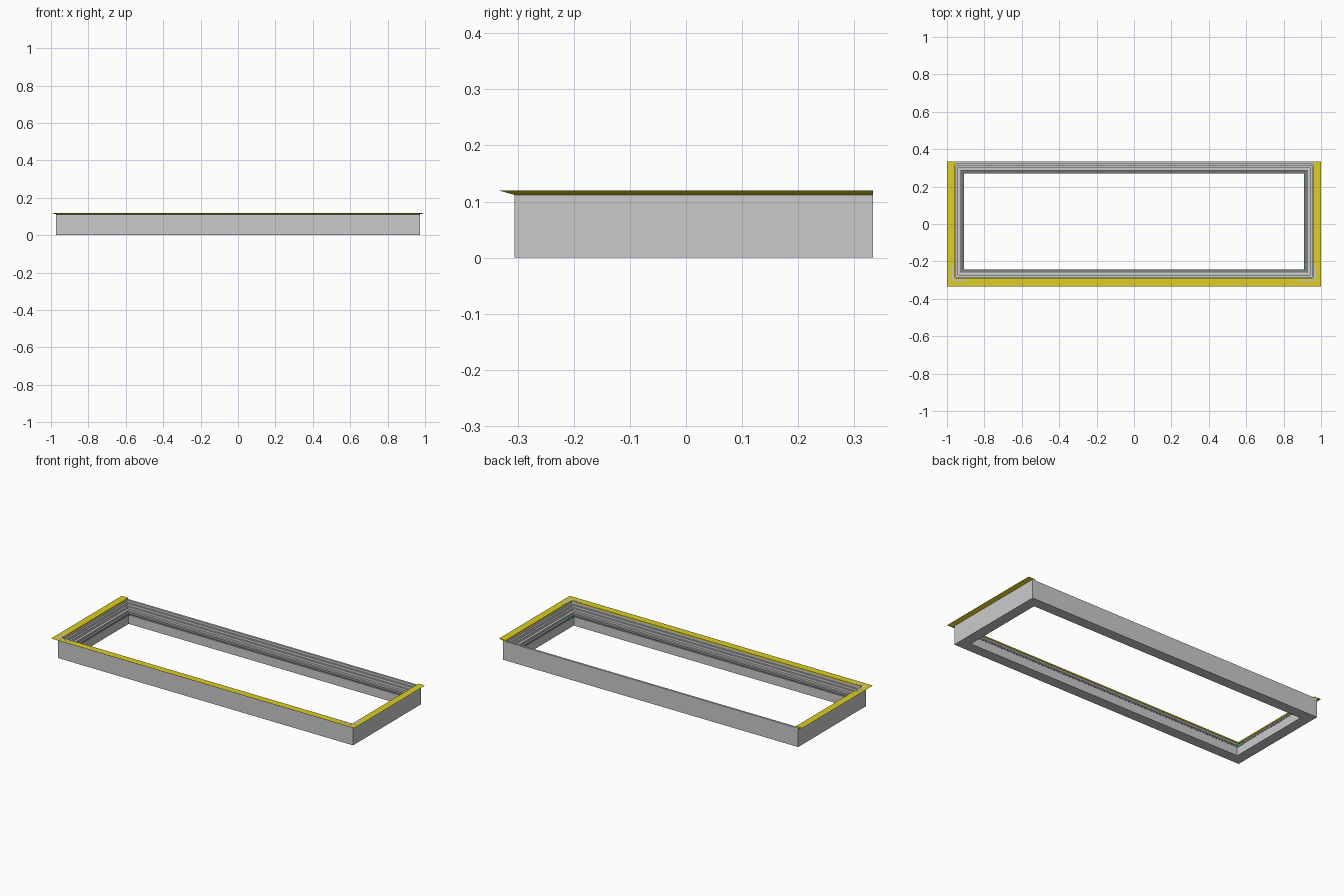
import bpy, bmesh

if "Cube" in bpy.data.objects:
    bpy.data.objects.remove(bpy.data.objects["Cube"])

X, Y0, Y1 = 0.973, -0.306, 0.333   # outer faces of the frame


def material(name, rgb):
    m = bpy.data.materials.new(name)
    m.diffuse_color = (*rgb, 1)
    m.use_nodes = True
    m.node_tree.nodes["Principled BSDF"].inputs["Base Color"].default_value = m.diffuse_color
    return m


def finish(name, bm, mat=None):
    bmesh.ops.recalc_face_normals(bm, faces=bm.faces)
    me = bpy.data.meshes.new(name)
    bm.to_mesh(me)
    bm.free()
    ob = bpy.data.objects.new(name, me)
    bpy.context.collection.objects.link(ob)
    if mat:
        me.materials.append(mat)
    return ob


def sweep(name, profile, closed=True, mat=None):
    """Sweep (inset, height) points with mitred corners; open = front and two ends only."""
    bm = bmesh.new()
    rings = []
    for i in range(4):
        ring = []
        for d, z in profile:
            back = Y1 - d if closed else Y1
            x = (-1 if i in (0, 1) else 1) * (X - d)
            y = back if i in (0, 3) else Y0 + d
            ring.append(bm.verts.new((x, y, z)))
        rings.append(ring)
    n = len(profile)
    for i in range(4 if closed else 3):
        a, b = rings[i], rings[(i + 1) % 4]
        for j in range(n):
            k = (j + 1) % n
            bm.faces.new((a[j], a[k], b[k], b[j]))
    if not closed:
        bm.faces.new(rings[0])
        bm.faces.new(rings[3])
    return finish(name, bm, mat)


def box(name, x0, x1, y0, y1, z0, z1, mat=None):
    bm = bmesh.new()
    bmesh.ops.create_cube(bm, size=1)
    for v in bm.verts:
        v.co = (x0 if v.co.x < 0 else x1, y0 if v.co.y < 0 else y1, z0 if v.co.z < 0 else z1)
    return finish(name, bm, mat)


yellow = material("yellow", (0.72, 0.62, 0.02))
dark = material("dark_rubber", (0.2, 0.2, 0.2))
green = material("green", (0.1, 0.35, 0.12))

# Stepped frame body
sweep("frame_body", [
    (0, 0), (0, 0.112), (0.012, 0.112), (0.012, 0.098), (0.022, 0.098),
    (0.022, 0.084), (0.032, 0.084), (0.032, 0.070), (0.046, 0.070),
    (0.046, 0.055), (0.062, 0.055), (0.062, 0)])

# Rubber gasket on the inner lip
sweep("inner_gasket", [(0.048, 0.055), (0.048, 0.062), (0.063, 0.060), (0.063, 0.050),
                       (0.062, 0.050), (0.062, 0.055)], mat=dark)

# Tapered yellow flange on the front and both ends
sweep("top_flange", [(-0.027, 0.1195), (0.016, 0.1195), (0.016, 0.112), (0, 0.112)],
      closed=False, mat=yellow)

for s, side in ((-1, "left"), (1, "right")):
    # L-shaped corner plates at the front corners
    e = s * X
    box(f"corner_plate_long_{side}", *sorted((e, e - s * 0.085)), Y0, Y0 + 0.01, 0.119, 0.12)
    box(f"corner_plate_short_{side}", *sorted((e, e - s * 0.01)), Y0 + 0.01, Y0 + 0.085, 0.119, 0.12)
    # Thin green pads in the inner corners
    p = s * (X - 0.064)
    for y, end in ((Y0 + 0.063, "front"), (Y1 - 0.063 - 0.05, "back")):
        box(f"green_pad_{side}_{end}", *sorted((p, p + s * 0.004)), y, y + 0.05, 0.048, 0.063, green)
# The outermost flange edge sets the 2 unit length
